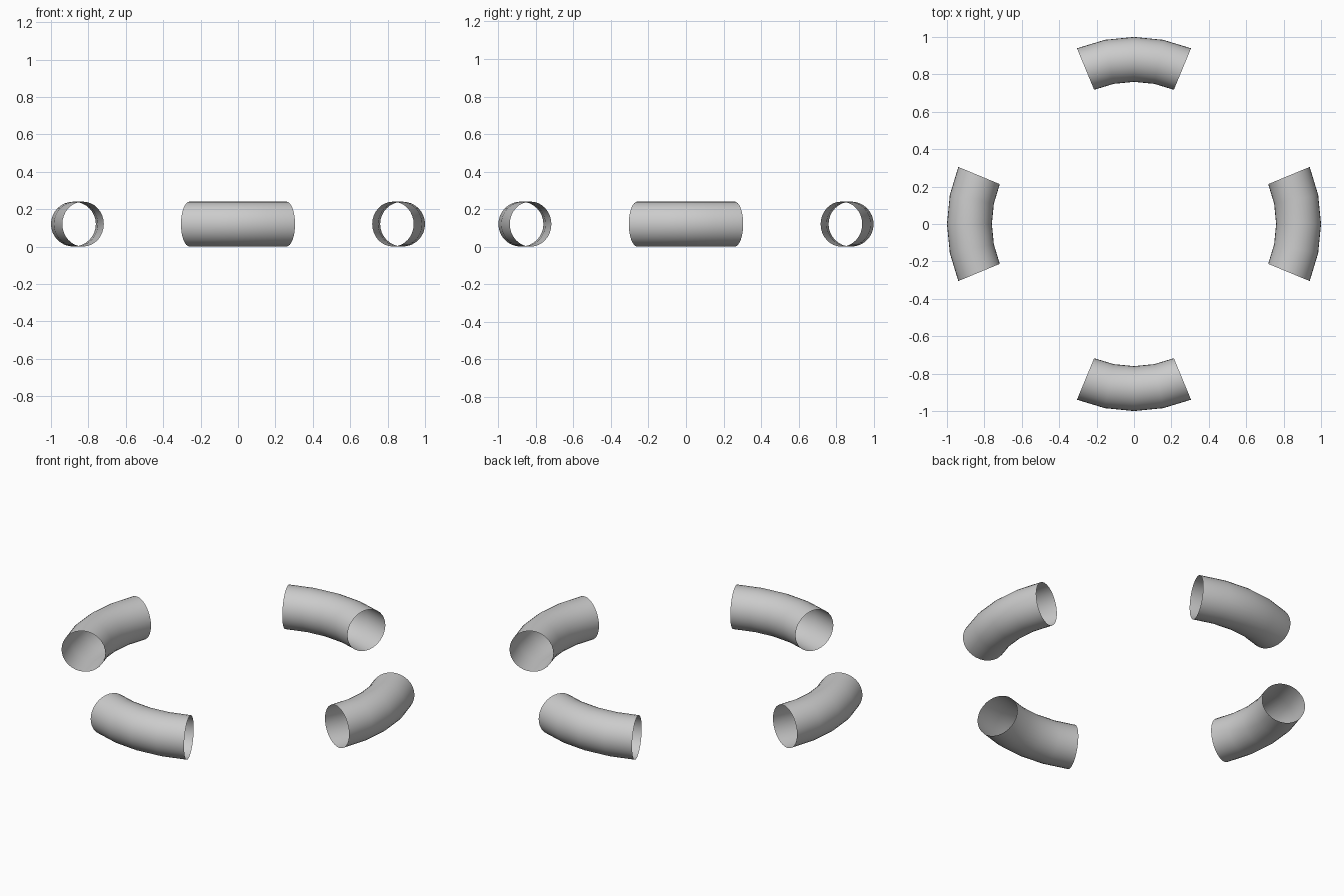
import bpy, bmesh
from math import sin, cos, pi, radians

if "Cube" in bpy.data.objects:
    bpy.data.objects.remove(bpy.data.objects["Cube"])

TUBE_R = 0.12      # pipe radius
BEND_R = 0.677     # bend radius of the centre line
BEND_C = 0.203     # bend centre, distance from the origin
SWEEP = radians(45)
STEPS, SIDES = 4, 32


def pipe_bend(name, facing):
    """Open-ended 45 degree pipe elbow, bulging away from the origin."""
    bm = bmesh.new()
    rings = []
    for i in range(STEPS + 1):
        a = -SWEEP / 2 + SWEEP * i / STEPS
        ring = []
        for j in range(SIDES):
            t = 2 * pi * j / SIDES
            d = BEND_R + TUBE_R * cos(t)
            x, y = BEND_C + d * cos(a), d * sin(a)
            ring.append(bm.verts.new((x * cos(facing) - y * sin(facing),
                                      x * sin(facing) + y * cos(facing),
                                      TUBE_R + TUBE_R * sin(t))))
        rings.append(ring)
    for r0, r1 in zip(rings, rings[1:]):
        for j in range(SIDES):
            k = (j + 1) % SIDES
            bm.faces.new((r0[j], r1[j], r1[k], r0[k])).smooth = True
    bmesh.ops.recalc_face_normals(bm, faces=bm.faces)
    # make sure the normals point out of the pipe
    bm.normal_update()
    top = max(bm.faces, key=lambda f: f.calc_center_median().z)
    if top.normal.z < 0:
        bmesh.ops.reverse_faces(bm, faces=bm.faces)
    mesh = bpy.data.meshes.new(name)
    bm.to_mesh(mesh)
    bm.free()
    bpy.context.collection.objects.link(bpy.data.objects.new(name, mesh))


# Four separate elbows around the circle
for n, side in enumerate(("right", "back", "left", "front")):
    pipe_bend("pipe_bend_" + side, n * pi / 2)
